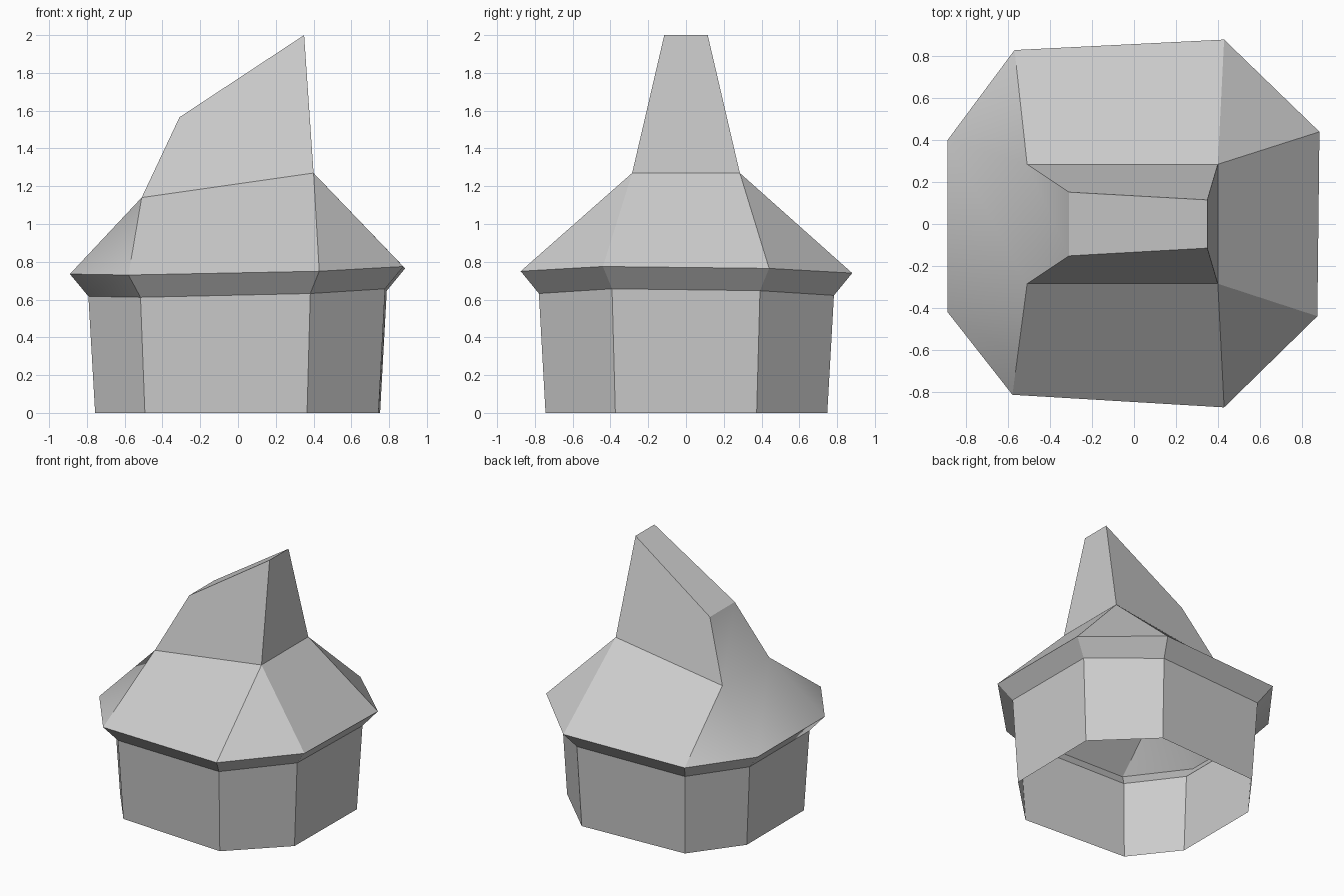
import bpy
import bmesh
import math

default_cube = bpy.data.objects.get("Cube")
if default_cube:
    bpy.data.objects.remove(default_cube, do_unlink=True)

plain_grey = bpy.data.materials.new("plain grey")
plain_grey.use_nodes = True
colour = (0.6, 0.6, 0.6, 1)
plain_grey.diffuse_color = colour
plain_grey.node_tree.nodes["Principled BSDF"].inputs["Base Color"].default_value = colour


def add_ring(mesh, points):
    return [mesh.verts.new(point) for point in points]


def bridge(mesh, lower, upper):
    """Join two rings that have the same number of corners."""
    count = len(lower)
    for i in range(count):
        j = (i + 1) % count
        mesh.faces.new((lower[i], lower[j], upper[j], upper[i]))


def finish(mesh, name):
    data = bpy.data.meshes.new(name)
    mesh.to_mesh(data)
    mesh.free()
    data.materials.append(plain_grey)
    part = bpy.data.objects.new(name, data)
    bpy.context.collection.objects.link(part)
    bpy.ops.object.select_all(action="DESELECT")
    part.select_set(True)
    bpy.context.view_layer.objects.active = part
    bpy.ops.object.shade_smooth_by_angle(angle=math.radians(30))


def rectangle(left, right):
    """Four corners from (x, half width, height) at the left and right ends."""
    lx, ly, lz = left
    rx, ry, rz = right
    return [(lx, -ly, lz), (rx, -ry, rz), (rx, ry, rz), (lx, ly, lz)]


# Slightly uneven eight-sided eave, counter-clockwise from the front
eave = [(-0.58, -0.815, 0.73), (0.43, -0.875, 0.75),
        (0.875, -0.44, 0.775), (0.885, 0.44, 0.765),
        (0.43, 0.88, 0.74), (-0.57, 0.83, 0.73),
        (-0.89, 0.40, 0.735), (-0.89, -0.42, 0.735)]
wall_top = [(x * 0.89, y * 0.89, z - 0.118) for x, y, z in eave]
wall_foot = [(x * 0.85, y * 0.85, 0) for x, y, z in eave]

# Open-bottomed tapering walls
mesh = bmesh.new()
bridge(mesh, add_ring(mesh, wall_foot), add_ring(mesh, wall_top))
finish(mesh, "walls")

# Roof: flared underside, sloping skirt and leaning spire
mesh = bmesh.new()
under = add_ring(mesh, wall_top)
rim = add_ring(mesh, eave)
shoulder = add_ring(mesh, rectangle((-0.51, 0.285, 1.14), (0.40, 0.285, 1.27)))
peak = add_ring(mesh, rectangle((-0.31, 0.152, 1.565), (0.35, 0.115, 2)))
bridge(mesh, under, rim)
for k in range(4):
    n = (k + 1) % 4
    mesh.faces.new((rim[2 * k], rim[2 * k + 1], shoulder[n], shoulder[k]))
    mesh.faces.new((rim[2 * k + 1], rim[2 * n], shoulder[n]))
bridge(mesh, shoulder, peak)
mesh.faces.new(peak)
finish(mesh, "roof")
